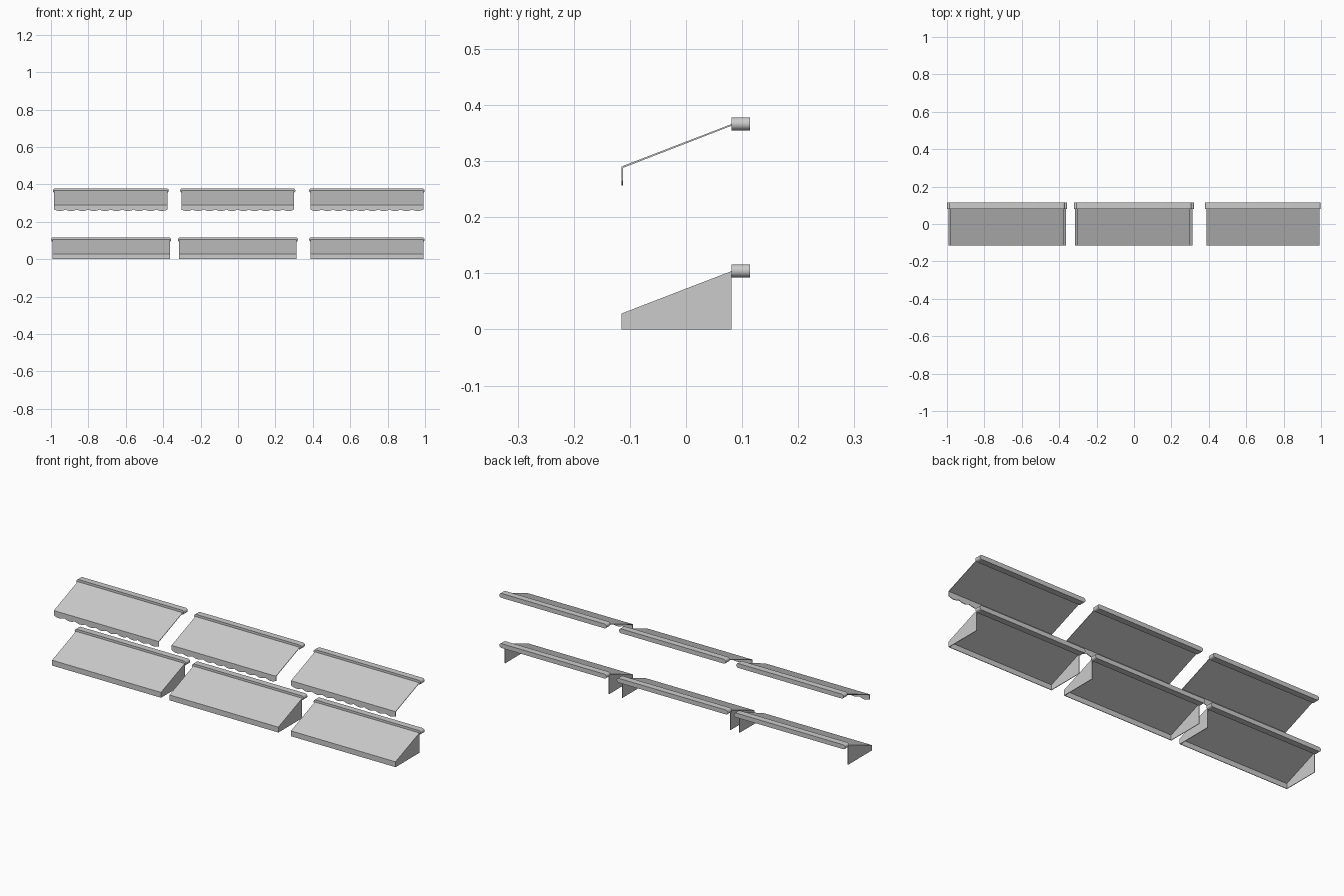
import bpy, bmesh, math
from mathutils import Vector

cube = bpy.data.objects.get("Cube")
if cube:
    bpy.data.objects.remove(cube, do_unlink=True)

grey = bpy.data.materials.new("light grey")
grey.use_nodes = True
colour = (0.6, 0.6, 0.6, 1)
grey.diffuse_color = colour
grey.node_tree.nodes["Principled BSDF"].inputs["Base Color"].default_value = colour

FRONT, WALL, BACK = -0.115, 0.081, 0.114   # depth of valance, bar front, bar back
EAVE, TOP, SHEET = 0.028, 0.104, 0.003     # heights above each awning's base


def prism(name, outline, offset, smooth=False):
    """Extrude a closed planar outline along an offset."""
    bm = bmesh.new()
    face = bm.faces.new([bm.verts.new(p) for p in outline])
    result = bmesh.ops.extrude_face_region(bm, geom=[face])
    moved = [v for v in result["geom"] if isinstance(v, bmesh.types.BMVert)]
    bmesh.ops.translate(bm, verts=moved, vec=Vector(offset))
    bmesh.ops.recalc_face_normals(bm, faces=bm.faces)
    mesh = bpy.data.meshes.new(name)
    bm.to_mesh(mesh)
    bm.free()
    mesh.materials.append(grey)
    obj = bpy.data.objects.new(name, mesh)
    bpy.context.collection.objects.link(obj)
    if smooth:
        bpy.ops.object.select_all(action='DESELECT')
        obj.select_set(True)
        bpy.context.view_layer.objects.active = obj
        bpy.ops.object.shade_smooth_by_angle(angle=math.radians(35))


def wall_bar(name, x0, x1, z):
    """Mounting bar with rounded ends."""
    r = 0.0115
    outline = []
    for cx, start in ((x1 - r, -90), (x0 + r, 90)):
        for i in range(13):
            a = math.radians(start + i * 15)
            outline.append((cx + r * math.cos(a), BACK, z + r * math.sin(a)))
    prism(name, outline, (0, WALL - BACK, 0), smooth=True)


def canopy(name, x0, x1, z):
    """Sloping sheet."""
    outline = [(x0, FRONT, z + EAVE - SHEET), (x0, FRONT, z + EAVE),
               (x0, FRONT + 0.004, z + EAVE + 0.002),
               (x0, WALL, z + TOP), (x0, WALL, z + TOP - SHEET)]
    prism(name, outline, (x1 - x0, 0, 0))


def valance(name, x0, x1, z, drop, scallops=0):
    """Hanging front strip, straight or scalloped along its lower edge."""
    outline = [(x1, FRONT, z + EAVE), (x0, FRONT, z + EAVE)]
    steps = scallops * 8 or 1
    for i in range(steps + 1):
        wave = abs(math.sin(math.pi * i / 8)) if scallops else 1
        outline.append((x0 + (x1 - x0) * i / steps, FRONT,
                        z + EAVE - drop + 0.008 * (1 - wave)))
    prism(name, outline, (0, SHEET, 0))


def side_panel(name, x, z, inward):
    outline = [(x, FRONT, z), (x, FRONT, z + EAVE), (x, WALL, z + TOP), (x, WALL, z)]
    prism(name, outline, (inward * SHEET, 0, 0))


# Upper row: open awnings with scalloped valances; lower row: awnings with side panels
upper = {"right": (-0.99, -0.37), "middle": (-0.31, 0.307), "left": (0.38, 0.998)}
lower = {"right": (-1.0, -0.357), "middle": (-0.322, 0.321), "left": (0.38, 0.998)}

for row, spans, z in (("upper", upper, 0.262), ("lower", lower, 0.0)):
    for place, (a, b) in spans.items():
        label = f"{row}_{place}_"
        x0, x1 = a + 0.007, b - 0.007
        wall_bar(label + "wall_bar", a, b, z + 0.1045)
        canopy(label + "canopy", x0, x1, z)
        if row == "upper":
            valance(label + "scalloped_valance", x0, x1, z, 0.033, scallops=10)
        else:
            valance(label + "valance", x0, x1, z, EAVE)
            side_panel(label + "right_side_panel", x0, z, 1)
            side_panel(label + "left_side_panel", x1, z, -1)
